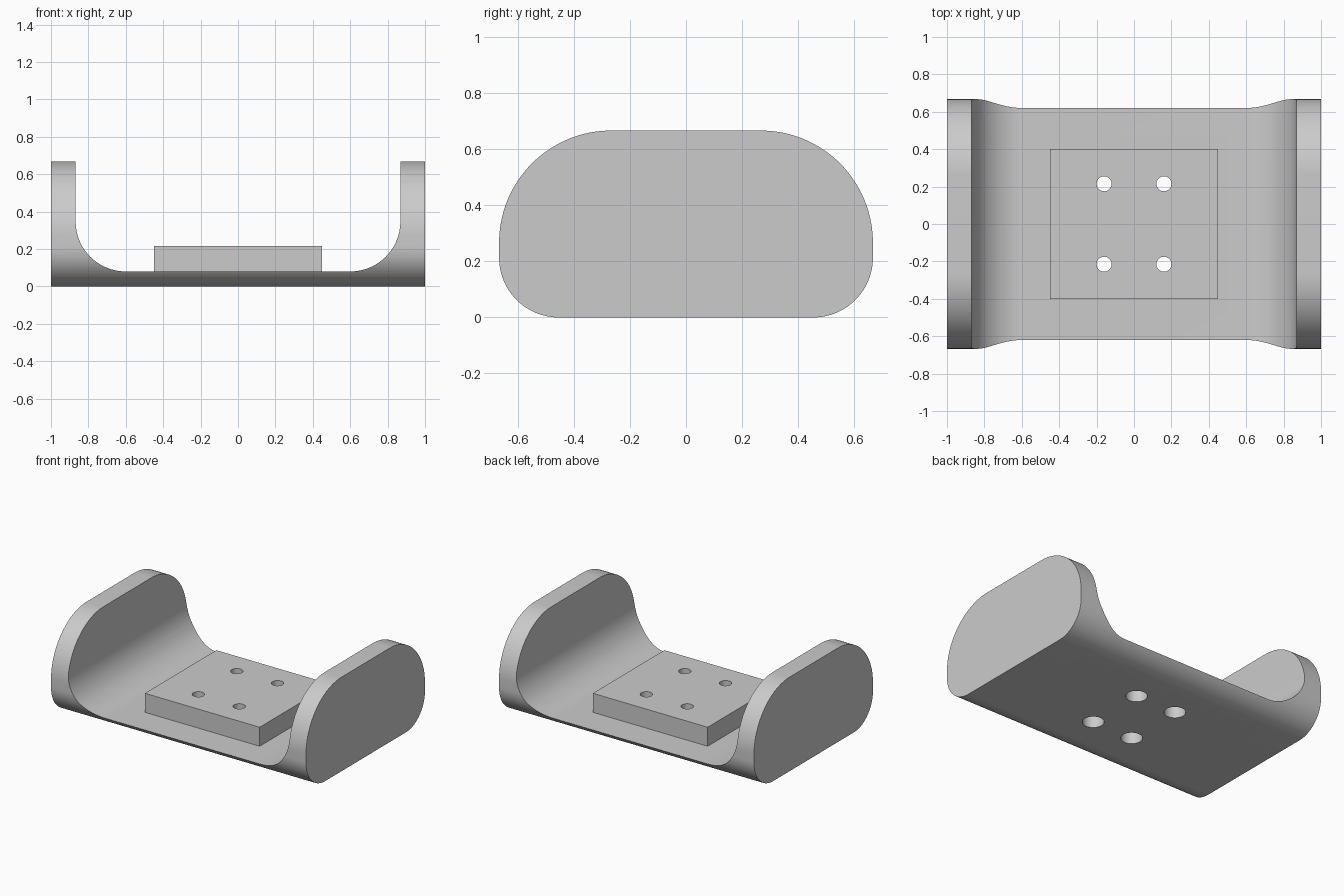
import bpy, bmesh
from math import sin, cos, pi, radians
from mathutils import Matrix, Vector

cube = bpy.data.objects.get("Cube")
if cube:
    bpy.data.objects.remove(cube, do_unlink=True)

grey = bpy.data.materials.new("light_grey")
grey.use_nodes = True
grey.diffuse_color = (0.6, 0.6, 0.6, 1)
grey.node_tree.nodes["Principled BSDF"].inputs["Base Color"].default_value = (0.6, 0.6, 0.6, 1)

HEIGHT, HALF_DEPTH = 0.667, 0.667
FLOOR, WALL_X = 0.08, 0.868
PAD_TOP = 0.215


def arc(cx, cz, r, start, end, steps=24):
    """Points on a circular arc, angles in degrees."""
    angles = [radians(start + (end - start) * i / steps) for i in range(steps + 1)]
    return [(cx + r * cos(a), cz + r * sin(a)) for a in angles]


def finish(name, bm):
    bmesh.ops.recalc_face_normals(bm, faces=bm.faces)
    mesh = bpy.data.meshes.new(name)
    bm.to_mesh(mesh)
    bm.free()
    mesh.materials.append(grey)
    obj = bpy.data.objects.new(name, mesh)
    bpy.context.collection.objects.link(obj)
    return obj


def extrude(name, points, direction):
    """Closed profile of 3D points swept along a vector."""
    bm = bmesh.new()
    face = bm.faces.new([bm.verts.new(p) for p in points])
    out = bmesh.ops.extrude_face_region(bm, geom=[face])
    moved = [g for g in out["geom"] if isinstance(g, bmesh.types.BMVert)]
    bmesh.ops.translate(bm, verts=moved, vec=Vector(direction))
    return finish(name, bm)


def screw_holes(name, radius, bottom, top):
    bm = bmesh.new()
    for x in (-0.16, 0.16):
        for y in (-0.215, 0.215):
            bmesh.ops.create_cone(
                bm, cap_ends=True, segments=48, radius1=radius, radius2=radius,
                depth=top - bottom,
                matrix=Matrix.Translation((x, y, (top + bottom) / 2)))
    return finish(name, bm)


def combine(target, tool, operation):
    mod = target.modifiers.new(operation.lower(), 'BOOLEAN')
    mod.operation, mod.object, mod.solver = operation, tool, 'EXACT'
    bpy.context.view_layer.objects.active = target
    bpy.ops.object.modifier_apply(modifier=mod.name)
    bpy.data.objects.remove(tool, do_unlink=True)


# Rounded side outline swept across the whole width
low, high = 0.213, 0.4
half = (arc(HALF_DEPTH - low, low, low, -90, 0)
        + arc(HALF_DEPTH - high, HEIGHT - high, high, 0, 90, 32))
outline = half + [(-y, z) for y, z in reversed(half)]
cradle = extrude("cradle", [(-1, y, z) for y, z in outline], (2, 0, 0))

# Channel between the end walls, with filleted floor corners
fillet = 0.267
side = arc(WALL_X - fillet, FLOOR + fillet, fillet, -90, 0) + [(WALL_X, 1)]
channel = side + [(-x, z) for x, z in reversed(side)]
combine(cradle, extrude("channel_cutter", [(x, -1, z) for x, z in channel], (0, 2, 0)),
        'DIFFERENCE')

# Raised mounting pad
bm = bmesh.new()
pad_bottom = FLOOR / 2
bmesh.ops.create_cube(bm, size=1, matrix=(
    Matrix.Translation((0, 0, (PAD_TOP + pad_bottom) / 2))
    @ Matrix.Diagonal((0.9, 0.8, PAD_TOP - pad_bottom, 1))))
combine(cradle, finish("mounting_pad", bm), 'UNION')

# Screw holes, widened from below
combine(cradle, screw_holes("hole_cutter", 0.04, -0.1, 0.4), 'DIFFERENCE')
combine(cradle, screw_holes("counterbore_cutter", 0.07, -0.1, 0.12), 'DIFFERENCE')

# Smooth curves, crisp edges
bpy.ops.object.select_all(action='DESELECT')
cradle.select_set(True)
bpy.context.view_layer.objects.active = cradle
bpy.ops.object.shade_smooth_by_angle(angle=radians(25))
